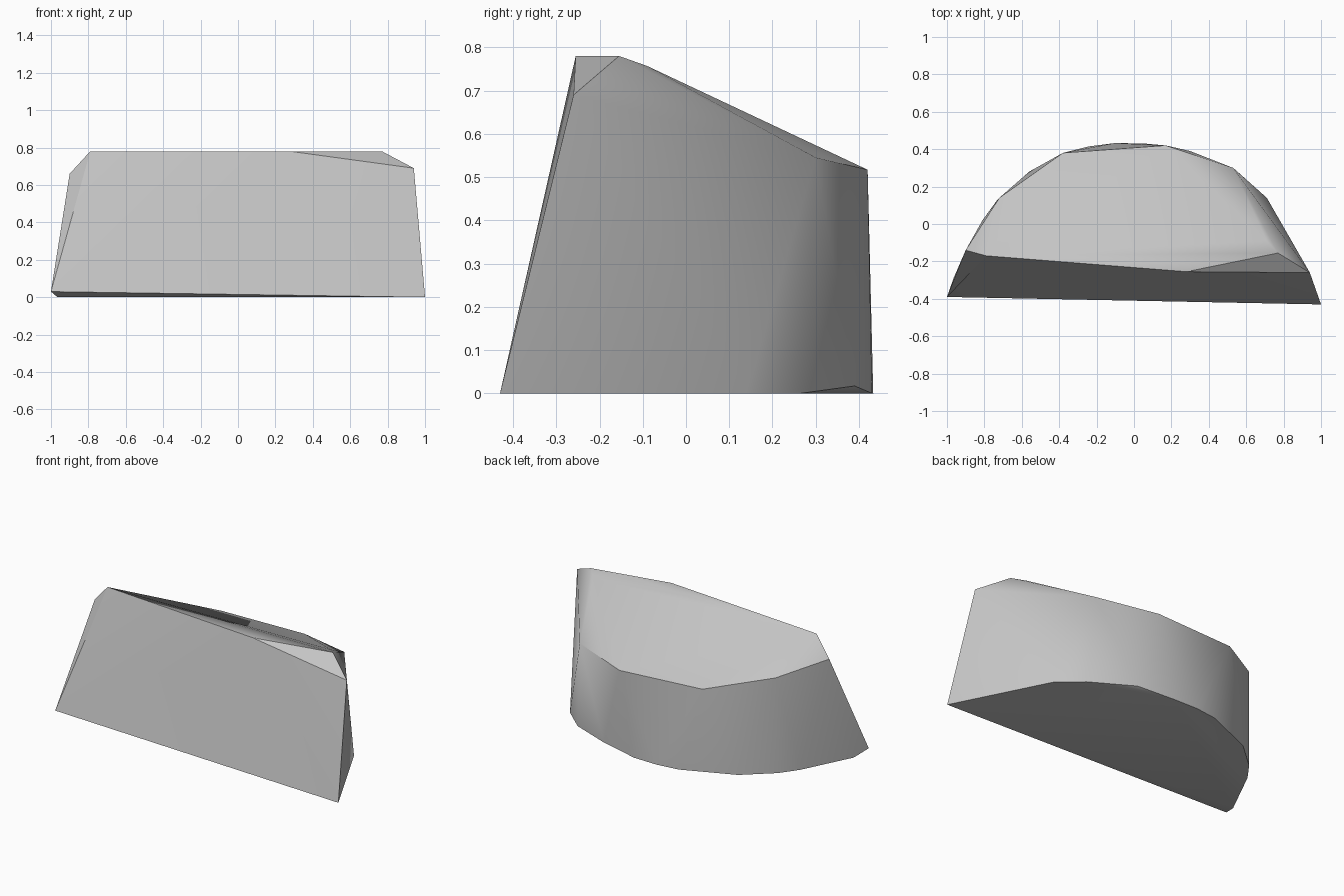
import bpy, bmesh, math

cube = bpy.data.objects.get("Cube")
if cube:
    bpy.data.objects.remove(cube, do_unlink=True)

# Half-moon footprint, from the right tip round the back to the left tip
base = [(1, -.43, 0), (.71, .14, 0), (.57, .265, 0), (.3, .39, .017),
        (.06, .43, 0), (-.1, .433, 0), (-.24, .415, 0), (-.56, .28, 0),
        (-.73, .13, 0), (-.81, .02, 0), (-.965, -.29, 0), (-1, -.39, .03)]

# Sloping upper rim, high at the front and low at the back
rim = [(.94, -.26, .69), (.77, -.155, .78), (.71, -.09, .757), (.53, .3, .545),
       (.17, .42, .517), (-.38, .38, .53), (-.72, .14, .6), (-.9, -.14, .66),
       (-.79, -.17, .78), (.28, -.255, .78)]

# Convex stone chunk
bm = bmesh.new()
for p in base + rim:
    bm.verts.new(p)
bmesh.ops.convex_hull(bm, input=bm.verts[:])
bmesh.ops.recalc_face_normals(bm, faces=bm.faces[:])
mesh = bpy.data.meshes.new("rock")
bm.to_mesh(mesh)
bm.free()

rock = bpy.data.objects.new("rock", mesh)
bpy.context.collection.objects.link(rock)

# Grey stone
stone = bpy.data.materials.new("grey_stone")
stone.use_nodes = True
grey = (.55, .55, .55, 1)
stone.diffuse_color = grey
stone.node_tree.nodes["Principled BSDF"].inputs["Base Color"].default_value = grey
mesh.materials.append(stone)

# Soft faces with crisp rims
bpy.ops.object.select_all(action='DESELECT')
bpy.context.view_layer.objects.active = rock
rock.select_set(True)
bpy.ops.object.shade_smooth_by_angle(angle=math.radians(30))
